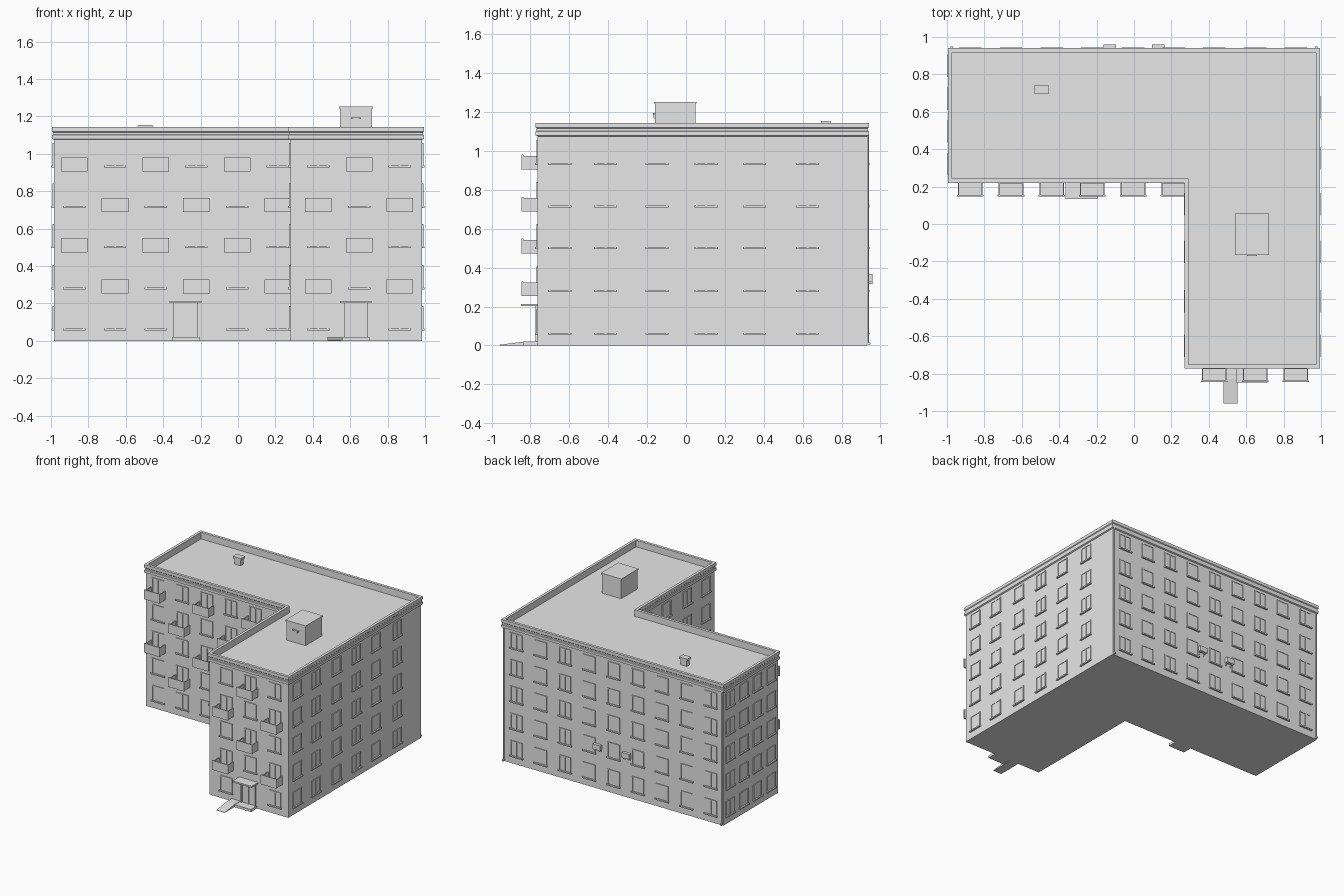
import bpy, bmesh
from math import pi
from mathutils import Matrix, Vector

cube = bpy.data.objects.get("Cube")
if cube:
    bpy.data.objects.remove(cube, do_unlink=True)

grey = bpy.data.materials.new("plain grey")
grey.use_nodes = True
grey.diffuse_color = (0.8, 0.8, 0.8, 1)
grey.node_tree.nodes["Principled BSDF"].inputs["Base Color"].default_value = (0.8, 0.8, 0.8, 1)

parts = {}


def part(name):
    """Mesh under construction for a named part."""
    return parts.setdefault(name, bmesh.new())


def box(name, x, y, z, place=Matrix()):
    """Box given by its (min, max) range on each axis, moved by a matrix."""
    size = Matrix.Diagonal((x[1] - x[0], y[1] - y[0], z[1] - z[0], 1))
    mid = Matrix.Translation((sum(x) / 2, sum(y) / 2, sum(z) / 2))
    bmesh.ops.create_cube(part(name), size=1, matrix=place @ mid @ size)


def wall_spot(x, y, turn):
    """Local frame on a wall: local -y points out of the building."""
    return Matrix.Translation((x, y, 0)) @ Matrix.Rotation(turn, 4, "Z")


# L-shaped shell, cornice, parapet and roof as one stacked outline
W, FRONT, BACK, INNER_X, INNER_Y = 0.985, -0.763, 0.93, 0.28, 0.23


def outline(d):
    return [(-W - d, INNER_Y - d), (INNER_X - d, INNER_Y - d), (INNER_X - d, FRONT - d),
            (W + d, FRONT - d), (W + d, BACK + d), (-W - d, BACK + d)]


shell = part("building_shell")
profile = [(0, 0), (0, 1.075), (0.01, 1.08), (0.01, 1.1), (0.005, 1.103), (0.005, 1.115),
           (0.01, 1.12), (0.01, 1.144), (-0.012, 1.144), (-0.012, 1.09)]
rings = [[shell.verts.new((x, y, z)) for x, y in outline(d)] for d, z in profile]
for low, high in zip(rings, rings[1:]):
    for i in range(len(low)):
        j = (i + 1) % len(low)
        shell.faces.new((low[i], low[j], high[j], high[i]))
shell.faces.new(rings[0][::-1])
shell.faces.new(rings[-1])

FLOORS = [0.06, 0.28, 0.5, 0.715, 0.932]


def frame(name, place, w, z0, z1, mullion, proud=0.006, bar=0.008):
    box(name, (-w, -w + bar), (-proud, 0.002), (z0, z1), place)
    box(name, (w - bar, w), (-proud, 0.002), (z0, z1), place)
    box(name, (-w, w), (-proud, 0.002), (z1 - bar, z1), place)
    if mullion:
        box(name, (-bar / 2, bar / 2), (-proud, 0.002), (z0, z1), place)


def window(place, z, double):
    box("window_sills", (-0.06, 0.06), (-0.013, 0.002), (z - 0.005, z + 0.005), place)
    frame("window_frames", place, 0.054, z, z + 0.125, double)
    box("window_panes", (-0.05, 0.05), (-0.002, 0.002), (z, z + 0.12), place)


def balcony(place, z):
    b = "balconies"
    box(b, (-0.066, 0.066), (-0.076, 0.002), (z, z + 0.008), place)
    box(b, (-0.071, 0.071), (-0.082, -0.074), (z, z + 0.076), place)
    for s in (-1, 1):
        box(b, sorted((s * 0.06, s * 0.066)), (-0.076, 0.002), (z, z + 0.07), place)
    frame("balcony_doors", place, 0.054, z + 0.008, z + 0.15, True)


# Street walls: balconies alternate like a checkerboard above the ground floor
STEP = 0.2175
columns = [-0.875 + STEP * i for i in range(9)]
DOORS = (3, 7)
for i, x in enumerate(columns):
    place = wall_spot(x, INNER_Y if i < 6 else FRONT, 0)
    for f, z in enumerate(FLOORS):
        odd = i % 2 if i < 6 else (i + 1) % 2
        if f and odd == f % 2:
            balcony(place, z - 0.027)
        elif f or i not in DOORS:
            window(place, z, odd)

# Back and side walls: plain window grids
side_rows = [-0.65, -0.414, -0.149, 0.105, 0.352, 0.625]
plain = [wall_spot(x, BACK, pi) for x in columns]
plain += [wall_spot(W, y, pi / 2) for y in side_rows]
plain += [wall_spot(INNER_X, y, -pi / 2) for y in side_rows[:4]]
plain += [wall_spot(-W, y, -pi / 2) for y in (0.32, 0.495, 0.67, 0.845)]
for i, place in enumerate(plain):
    for z in FLOORS:
        window(place, z, i % 2 == 0)


# Entrances with canopy and step
for x, y, depth in ((-0.28, INNER_Y, 0.095), (0.63, FRONT, 0.085)):
    place = wall_spot(x, y, 0)
    box("entrance_canopies", (-0.085, 0.085), (-depth, 0.002), (0.202, 0.214), place)
    box("entrance_steps", (-0.073, 0.073), (-0.075, 0.002), (0, 0.02), place)
    frame("entrance_frames", place, 0.064, 0.02, 0.202, True, 0.012, 0.01)
    box("entrance_doors", (-0.056, 0.056), (-0.004, 0.002), (0.02, 0.195), place)

# Sloping access ramp beside the wing entrance
ramp = part("access_ramp")
side = [(FRONT, 0), (-0.96, 0), (-0.96, 0.003), (-0.83, 0.02), (FRONT, 0.02)]
face = ramp.faces.new([ramp.verts.new((0.478, y, z)) for y, z in side])
moved = bmesh.ops.extrude_face_region(ramp, geom=[face])["geom"]
bmesh.ops.translate(ramp, vec=Vector((0.075, 0, 0)),
                    verts=[v for v in moved if isinstance(v, bmesh.types.BMVert)])

# Rooftop stair house with lid and small hood
box("stair_house", (0.545, 0.717), (-0.16, 0.05), (1.088, 1.245))
box("stair_house_lid", (0.54, 0.722), (-0.165, 0.055), (1.243, 1.253))
box("stair_house_hood", (0.603, 0.658), (-0.17, -0.158), (1.185, 1.195))
box("stair_house_hood", (0.618, 0.643), (-0.166, -0.158), (1.168, 1.186))

# Small roof vent
box("roof_vent", (-0.522, -0.468), (0.702, 0.736), (1.088, 1.14))
box("roof_vent_cap", (-0.532, -0.458), (0.694, 0.744), (1.138, 1.154))

# Cooling units on brackets, and downpipes at the back corners
for s in (-1, 1):
    place = wall_spot(s * 0.13, BACK, pi)
    box("cooling_units", (-0.034, 0.034), (-0.03, -0.006), (0.325, 0.367), place)
    for b in (-0.022, 0.022):
        box("cooling_brackets", (b - 0.003, b + 0.003), (-0.028, 0.002), (0.317, 0.325), place)
        box("cooling_brackets", (b - 0.003, b + 0.003), (-0.006, 0.002), (0.305, 0.34), place)
    pipe = part("downpipes")
    bmesh.ops.create_cone(pipe, cap_ends=True, segments=8, radius1=0.006, radius2=0.006, depth=1.08,
                          matrix=Matrix.Translation((s * 0.975, BACK + 0.005, 0.55)))
    box("downpipes", (s * 0.975 - 0.006, s * 0.975 + 0.006), (BACK, BACK + 0.02), (0.004, 0.016))

# Turn every part into an object
for name, bm in parts.items():
    bmesh.ops.recalc_face_normals(bm, faces=bm.faces)
    mesh = bpy.data.meshes.new(name)
    bm.to_mesh(mesh)
    bm.free()
    mesh.materials.append(grey)
    bpy.context.scene.collection.objects.link(bpy.data.objects.new(name, mesh))
